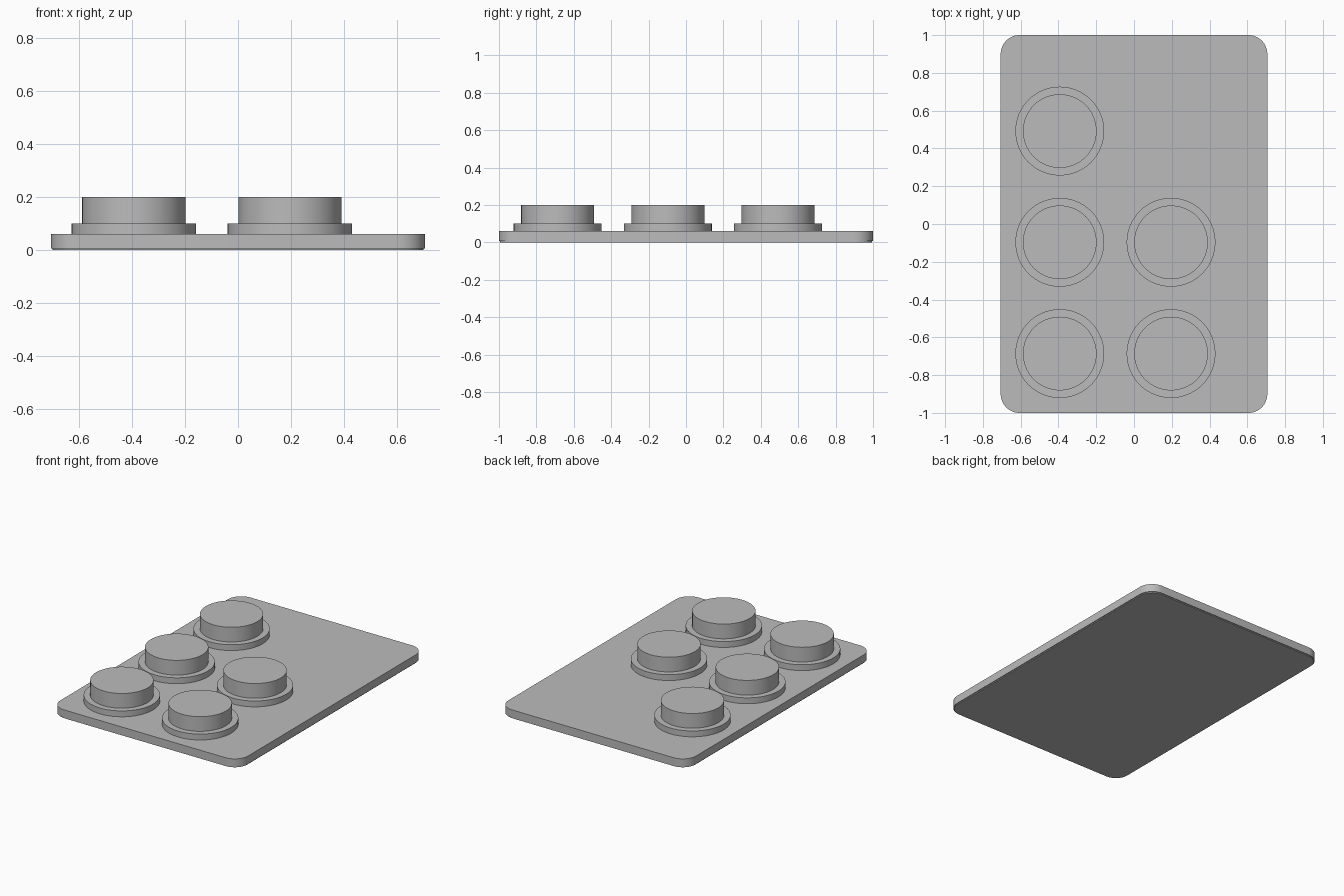
import bpy
import bmesh
from math import cos, sin, pi, radians

cube = bpy.data.objects.get("Cube")
if cube:
    bpy.data.objects.remove(cube, do_unlink=True)

grey = bpy.data.materials.new("neutral_grey")
grey.use_nodes = True
grey.diffuse_color = (0.5, 0.5, 0.5, 1)
grey.node_tree.nodes["Principled BSDF"].inputs["Base Color"].default_value = (0.5, 0.5, 0.5, 1)


def finish(name, bm):
    bmesh.ops.recalc_face_normals(bm, faces=bm.faces)
    mesh = bpy.data.meshes.new(name)
    bm.to_mesh(mesh)
    bm.free()
    mesh.materials.append(grey)
    obj = bpy.data.objects.new(name, mesh)
    bpy.context.collection.objects.link(obj)
    bpy.ops.object.select_all(action='DESELECT')
    obj.select_set(True)
    bpy.context.view_layer.objects.active = obj
    bpy.ops.object.shade_smooth_by_angle(angle=radians(30))
    return obj


def loft(name, rings):
    """Join equal-sized rings of points and cap both ends."""
    bm = bmesh.new()
    loops = [[bm.verts.new(p) for p in ring] for ring in rings]
    n = len(loops[0])
    for low, high in zip(loops, loops[1:]):
        for i in range(n):
            j = (i + 1) % n
            bm.faces.new((low[i], low[j], high[j], high[i]))
    bm.faces.new(loops[0][::-1])
    bm.faces.new(loops[-1])
    return finish(name, bm)


def rounded_rect(half_x, half_y, radius, z, steps=12):
    points = []
    corners = ((1, 1), (-1, 1), (-1, -1), (1, -1))
    for k, (sx, sy) in enumerate(corners):
        for i in range(steps + 1):
            a = (k + i / steps) * pi / 2
            points.append((sx * (half_x - radius) + radius * cos(a),
                           sy * (half_y - radius) + radius * sin(a), z))
    return points


def circle(cx, cy, radius, z, n=64):
    return [(cx + radius * cos(2 * pi * i / n),
             cy + radius * sin(2 * pi * i / n), z) for i in range(n)]


# Card with a thin, slightly smaller backing sheet
WIDTH, LENGTH, CORNER, STEP, TOP = 0.706, 1.0, 0.1, 0.006, 0.06
loft("backing_sheet", [rounded_rect(WIDTH - STEP, LENGTH - STEP, CORNER - STEP, z)
                       for z in (0, STEP)])
loft("base_card", [rounded_rect(WIDTH, LENGTH, CORNER, z) for z in (STEP, TOP)])

# Stepped round domes on a two-column grid, one place left empty
PITCH, LEFT, FRONT = 0.589, -0.393, -0.686
PROFILE = ((0.235, TOP), (0.235, 0.1), (0.195, 0.1), (0.195, 0.2))
for row in range(3):
    for col in range(2):
        if (row, col) == (2, 1):
            continue
        x, y = LEFT + col * PITCH, FRONT + row * PITCH
        loft(f"round_button_{row + 1}_{col + 1}",
             [circle(x, y, r, z) for r, z in PROFILE])
